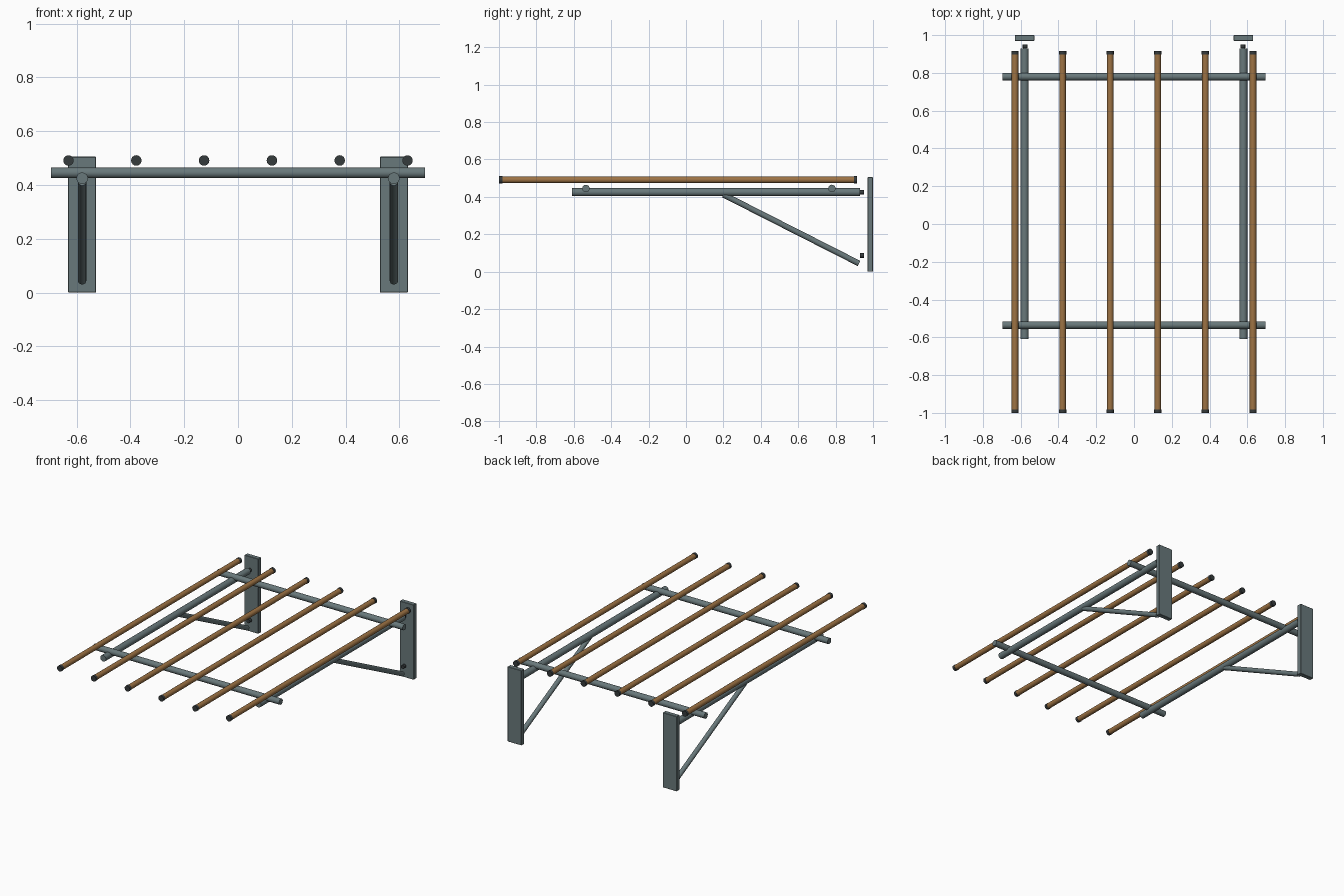
import bpy
from mathutils import Vector

if "Cube" in bpy.data.objects:
    bpy.data.objects.remove(bpy.data.objects["Cube"])


def material(name, color):
    m = bpy.data.materials.new(name)
    m.diffuse_color = (*color, 1.0)
    m.use_nodes = True
    m.node_tree.nodes["Principled BSDF"].inputs["Base Color"].default_value = m.diffuse_color
    return m


STEEL = material("grey_steel", (0.141, 0.190, 0.198))
WOOD = material("brown_wood", (0.340, 0.171, 0.058))
DARK = material("dark_rubber", (0.036, 0.043, 0.045))


def rod(name, start, end, radius, mat, sides=16):
    """Round bar between two points."""
    a, b = Vector(start), Vector(end)
    bpy.ops.mesh.primitive_cylinder_add(
        vertices=sides, radius=radius, depth=(b - a).length, location=(a + b) / 2)
    ob = bpy.context.object
    ob.name = name
    ob.rotation_euler = (b - a).to_track_quat('Z', 'Y').to_euler()
    ob.data.materials.append(mat)
    bpy.ops.object.shade_smooth_by_angle(angle=0.6)
    return ob


def wall_plate(x):
    bpy.ops.mesh.primitive_cube_add(size=1, location=(x, 0.985, 0.2525))
    ob = bpy.context.object
    ob.name = "wall_plate"
    ob.scale = (0.104, 0.03, 0.505)
    bpy.ops.object.transform_apply(location=False, rotation=False, scale=True)
    ob.data.materials.append(STEEL)
    bevel = ob.modifiers.new("edge", 'BEVEL')
    bevel.width = 0.002
    bevel.segments = 1


# Two wall brackets: plate, arm, diagonal brace and bolts
for s in (-1, 1):
    x = s * 0.579
    wall_plate(x)
    rod("support_arm", (x, -0.61, 0.425), (x, 0.93, 0.425), 0.0215, STEEL)
    rod("diagonal_brace", (x, 0.20, 0.412), (x, 0.925, 0.044), 0.0155, STEEL)
    for z in (0.425, 0.087):
        rod("bolt", (x - s * 0.003, 0.931, z), (x - s * 0.003, 0.951, z), 0.013, DARK, 12)

# Cross bars over the arms
for y in (-0.535, 0.78):
    rod("cross_bar", (-0.695, y, 0.445), (0.695, y, 0.445), 0.02, STEEL)

# Wooden rails with end caps
for i in range(6):
    x = -0.63 + i * 0.252
    rod("wooden_rail", (x, -0.985, 0.491), (x, 0.90, 0.491), 0.0175, WOOD)
    for y in (-1.0, 0.897):
        rod("end_cap", (x, y, 0.491), (x, y + 0.018, 0.491), 0.0195, DARK)
